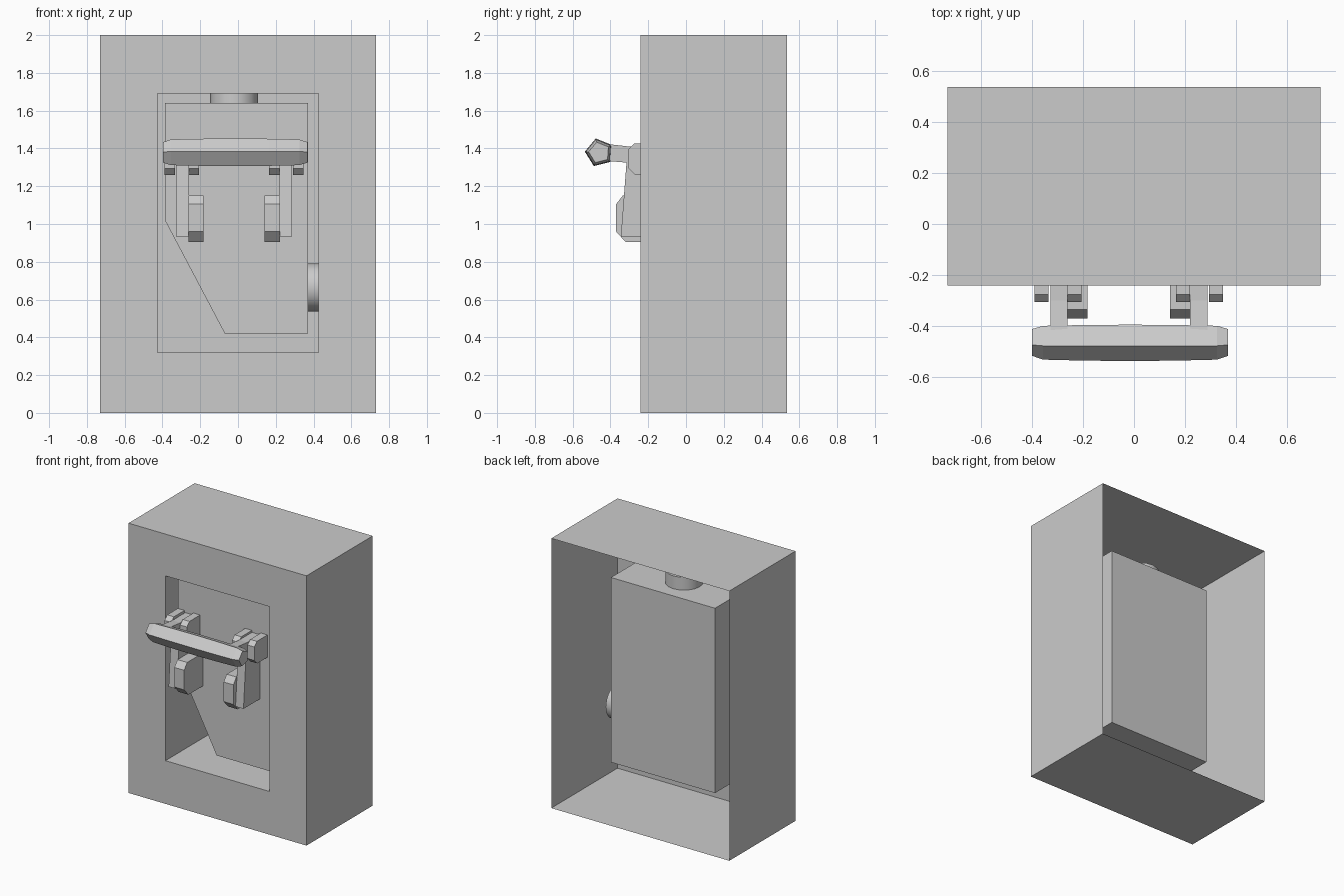
import bpy, bmesh, math
from mathutils import Matrix

if "Cube" in bpy.data.objects:
    bpy.data.objects.remove(bpy.data.objects["Cube"])

grey = bpy.data.materials.new("light_grey")
grey.diffuse_color = (0.6, 0.6, 0.6, 1)
grey.use_nodes = True
grey.node_tree.nodes["Principled BSDF"].inputs["Base Color"].default_value = grey.diffuse_color


def finish(name, bm, recalc=True):
    if recalc:
        bmesh.ops.recalc_face_normals(bm, faces=bm.faces)
    me = bpy.data.meshes.new(name)
    bm.to_mesh(me)
    bm.free()
    me.materials.append(grey)
    ob = bpy.data.objects.new(name, me)
    bpy.context.collection.objects.link(ob)
    return ob


def rect(bm, x, z0, z1, y):
    return [bm.verts.new(p) for p in ((-x, y, z0), (x, y, z0), (x, y, z1), (-x, y, z1))]


def bridge(bm, a, b):
    n = len(a)
    for i in range(n):
        j = (i + 1) % n
        bm.faces.new((a[i], a[j], b[j], b[i]))


def prism(name, pts, lo, hi, axis):
    """Extrude a closed profile along x (points are y, z) or y (points are x, z)."""
    bm = bmesh.new()
    rings = []
    for d in (lo, hi):
        rings.append([bm.verts.new((d, p, z) if axis == "x" else (p, d, z)) for p, z in pts])
        bm.faces.new(rings[-1])
    bridge(bm, *rings)
    return finish(name, bm)


# Cabinet: thin open-backed housing with a recessed pocket in the front
bm = bmesh.new()
back_rim = rect(bm, 0.73, 0, 2, 0.535)
front_rim = rect(bm, 0.73, 0, 2, -0.24)
opening = rect(bm, 0.427, 0.32, 1.69, -0.24)
pocket = rect(bm, 0.427, 0.32, 1.69, 0.27)
for a, b in ((back_rim, front_rim), (front_rim, opening), (opening, pocket)):
    bridge(bm, a, b)
bm.faces.new(pocket)
finish("cabinet", bm)

# Mechanism body with its cut-off lower corner
BODY = -0.15
prism("mechanism_body",
      [(-0.387, 1.64), (0.37, 1.64), (0.37, 0.42), (-0.07, 0.42), (-0.387, 1.02)],
      BODY, 0.25, "y")


# Round pipes on the top and right of the body
def pipe(name, loc, length, rot):
    bm = bmesh.new()
    bmesh.ops.create_cone(bm, cap_ends=True, segments=16, radius1=0.127, radius2=0.127,
                          depth=length, matrix=Matrix.Translation(loc) @ rot)
    ob = finish(name, bm)
    for f in ob.data.polygons:
        f.use_smooth = len(f.vertices) == 4


pipe("top_pipe", (-0.02, 0.05, 1.71), 0.15, Matrix())
pipe("side_pipe", (0.45, 0.05, 0.665), 0.17, Matrix.Rotation(math.pi / 2, 4, "Y"))

# Hinge lugs, lever arms and stop blocks, one set per side
LUG = [(BODY, 1.425), (-0.275, 1.425), (-0.305, 1.395), (-0.305, 1.295), (-0.27, 1.26), (BODY, 1.26)]
ARM = [(-0.43, 1.425), (-0.30, 1.41), (BODY, 1.41), (BODY, 0.935), (-0.345, 0.935),
       (-0.315, 1.325), (-0.43, 1.335)]
STOP = [(BODY, 1.15), (-0.335, 1.15), (-0.37, 1.105), (-0.37, 0.96), (-0.32, 0.905), (BODY, 0.905)]
CENTRE = -0.0205
for side, s in (("left", -1), ("right", 1)):
    for part, pts, a, b in (("outer_lug", LUG, 0.313, 0.368), ("inner_lug", LUG, 0.185, 0.24),
                            ("lever_arm", ARM, 0.24, 0.307), ("stop_block", STOP, 0.162, 0.242)):
        prism(f"{side}_{part}", pts, CENTRE + s * a, CENTRE + s * b, "x")

# Five-sided push bar, tapering towards its ends
bm = bmesh.new()
rings = []
for dx, scale in ((-0.383, 0.74), (-0.34, 0.93), (-0.18, 0.98), (0, 1),
                  (0.18, 0.98), (0.34, 0.93), (0.383, 0.74)):
    ring = []
    for k in range(5):
        t = math.radians(36 - 4 + 72 * k)
        r = 0.077 * scale
        ring.append(bm.verts.new((-0.015 + dx, -0.459 + r * math.cos(t), 1.378 + r * math.sin(t))))
    rings.append(ring)
for a, b in zip(rings, rings[1:]):
    bridge(bm, a, b)
bm.faces.new(rings[0])
bm.faces.new(rings[-1])
finish("push_bar", bm)
